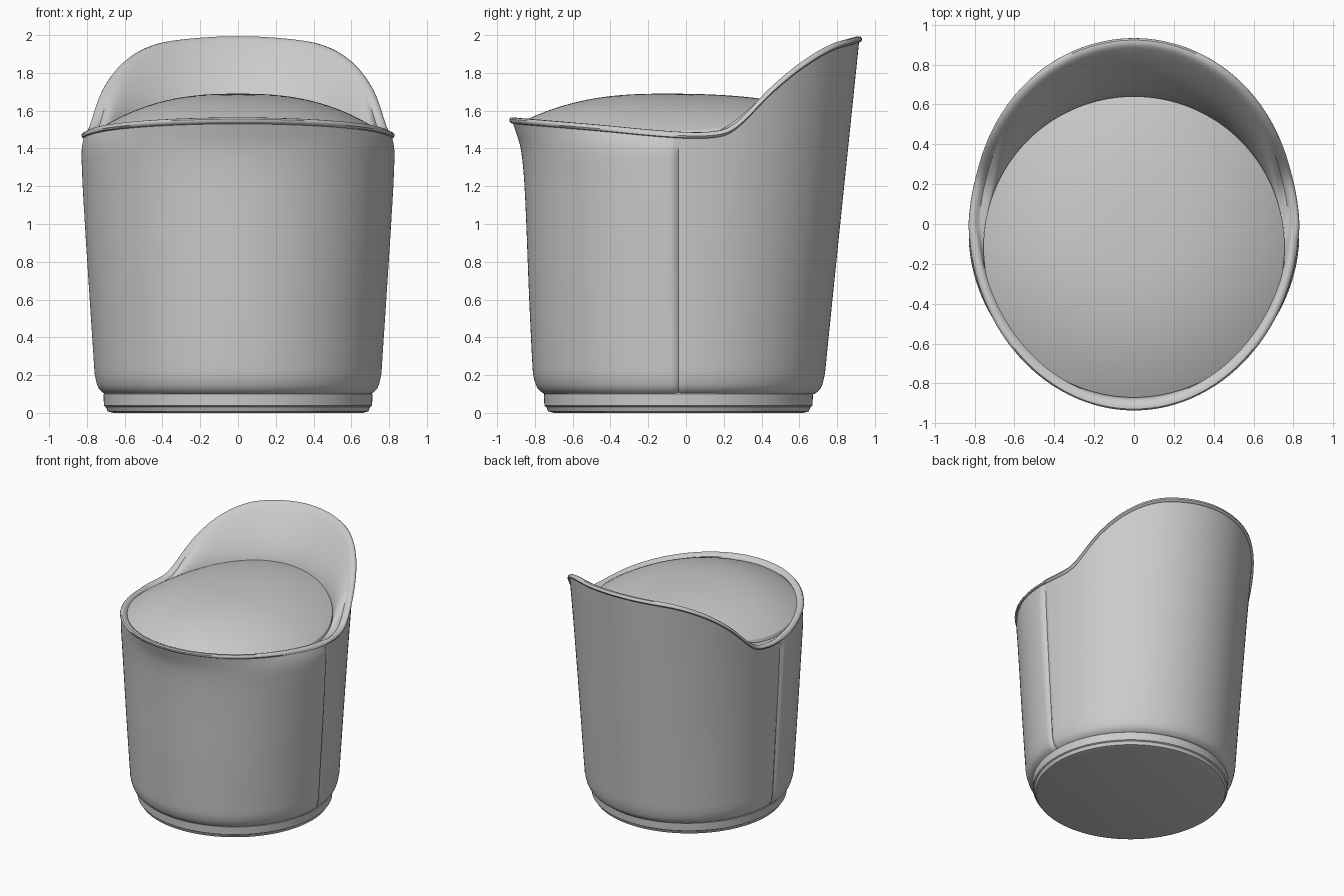
import bpy, bmesh, math

cube = bpy.data.objects.get("Cube")
if cube:
    bpy.data.objects.remove(cube, do_unlink=True)

fabric = bpy.data.materials.new("light grey fabric")
fabric.use_nodes = True
GREY = (0.6, 0.6, 0.6, 1)
fabric.diffuse_color = GREY
fabric.node_tree.nodes["Principled BSDF"].inputs["Base Color"].default_value = GREY

SEG = 240
YC = -0.04                      # seam plane and plinth centre


def curve(points):
    """Smooth interpolation through (x, value) points."""
    n = len(points)

    def slope(i):
        a, b = points[max(i - 1, 0)], points[min(i + 1, n - 1)]
        return (b[1] - a[1]) / (b[0] - a[0])

    def f(x):
        x = min(max(x, points[0][0]), points[-1][0])
        i = 0
        while i < n - 2 and x > points[i + 1][0]:
            i += 1
        (x0, v0), (x1, v1) = points[i], points[i + 1]
        w = x1 - x0
        t = (x - x0) / w
        s = 1 - t
        return (v0 * s * s * (1 + 2 * t) + v1 * t * t * (3 - 2 * t)
                + w * (slope(i) * t * s * s - slope(i + 1) * t * t * s))
    return f


def smoothstep(a, b, x):
    t = min(max((x - a) / (b - a), 0), 1)
    return t * t * (3 - 2 * t)


def loft(name, rows, cap_start=False, cap_end=False, angle=40):
    """Skin closed rings of points into one smooth object."""
    bm = bmesh.new()
    rings = [[bm.verts.new(p) for p in row] for row in rows]
    for lo, hi in zip(rings, rings[1:]):
        for i in range(SEG):
            j = (i + 1) % SEG
            bm.faces.new((lo[i], lo[j], hi[j], hi[i]))
    if cap_start:
        bm.faces.new(rings[0][::-1])
    if cap_end:
        bm.faces.new(rings[-1])
    mesh = bpy.data.meshes.new(name)
    bm.to_mesh(mesh)
    bm.free()
    mesh.materials.append(fabric)
    obj = bpy.data.objects.new(name, mesh)
    bpy.context.collection.objects.link(obj)
    bpy.ops.object.select_all(action='DESELECT')
    obj.select_set(True)
    bpy.context.view_layer.objects.active = obj
    bpy.ops.object.shade_smooth_by_angle(angle=math.radians(angle))
    return obj


ANGLES = [2 * math.pi * i / SEG for i in range(SEG)]

# Shell outline: rim height along y, then front, back and side reach by height
rim_height = curve([(-0.94, 1.56), (-0.5, 1.525), (0, 1.485), (0.22, 1.49), (0.32, 1.535),
                    (0.5, 1.72), (0.65, 1.85), (0.8, 1.945), (0.94, 1.99)])
front_reach = curve([(0.1, 0.8), (0.2, 0.81), (0.6, 0.83), (1.2, 0.855), (1.4, 0.875),
                     (1.5, 0.905), (1.56, 0.925)])
back_reach = curve([(0.1, 0.73), (0.2, 0.735), (2.0, 0.92)])
front_side = curve([(0.1, 0.755), (0.2, 0.76), (1.0, 0.812), (1.36, 0.83), (1.44, 0.822),
                    (1.5, 0.8), (1.6, 0.795)])
back_side = curve([(0.1, 0.75), (0.2, 0.755), (1.4, 0.812), (2.0, 0.85)])
hem_inset = curve([(0.1, 0.05), (0.115, 0.03), (0.14, 0.013), (0.2, 0)])


def rim(t):
    return rim_height(0.94 * math.sin(t))


def shell_point(t, z, out=0.0):
    s, c = math.sin(t), math.cos(t)
    k = smoothstep(-0.06, 0.06, s)
    side = front_side(z) * (1 - k) + back_side(z) * k
    reach = front_reach(z) + YC if s < 0 else back_reach(z) - YC
    out -= hem_inset(z)
    # Pressed side seam, fading out below the rim
    out -= 0.014 * math.exp(-(s / 0.012) ** 2) * (1 - smoothstep(1.4, 1.45, z))
    return ((side + out) * c, YC + (reach + out) * s, z)


def cushion_edge(t):
    s, c = math.sin(t), math.cos(t)
    z = 1.49 + (0.13 * s * s if s > 0 else 0.05 * s * s)
    return (0.755 * c, -0.115 + 0.755 * s, z)


# Upholstered shell: outer wall, rolled rim, padded inner back
rows = []
for z in (0.1, 0.105, 0.115, 0.13, 0.15, 0.18, 0.21):
    rows.append([shell_point(t, z) for t in ANGLES])
WALL = 36
for i in range(1, WALL + 1):
    rows.append([shell_point(t, 0.21 + (rim(t) - 0.03 - 0.21) * i / WALL) for t in ANGLES])
for drop, out in ((0.026, 0.01), (0.016, 0.015), (0.005, 0.012), (-0.003, 0.003),
                  (-0.004, -0.012), (0.004, -0.026), (0.016, -0.038)):
    rows.append([shell_point(t, rim(t) - drop, out) for t in ANGLES])
inner_top = rows[-1]
PAD = 14
for i in range(1, PAD + 1):
    u = i / PAD
    row = []
    for t, top in zip(ANGLES, inner_top):
        low = cushion_edge(t)
        low = (low[0], low[1], low[2] - 0.03)
        # The pad drops steeply at the seat and flares at the rim
        h = 1 - (1 - u) ** 1.5
        row.append(tuple(a + (b - a) * w for a, b, w in zip(top, low, (h, h, u))))
    rows.append(row)
loft("upholstered_shell", rows, cap_start=True)

# Domed seat cushion
rows = []
for i in range(25):
    r = math.cos(math.pi / 2 * i / 25)
    row = []
    for t in ANGLES:
        x, y, edge = cushion_edge(t)
        row.append((x * r, -0.115 + (y + 0.115) * r, edge + (1.69 - edge) * (1 - r ** 2.5)))
    rows.append(row)
rows.insert(0, [(x, y, z - 0.06) for x, y, z in rows[0]])
loft("seat_cushion", rows, cap_end=True, angle=60)

# Recessed round plinth
profile = ((0.66, 0), (0.69, 0.008), (0.7, 0.032), (0.71, 0.038), (0.712, 0.1), (0.7, 0.11))
loft("plinth", [[(r * math.cos(t), YC + r * math.sin(t), z) for t in ANGLES]
                for r, z in profile], cap_start=True, cap_end=True, angle=30)
